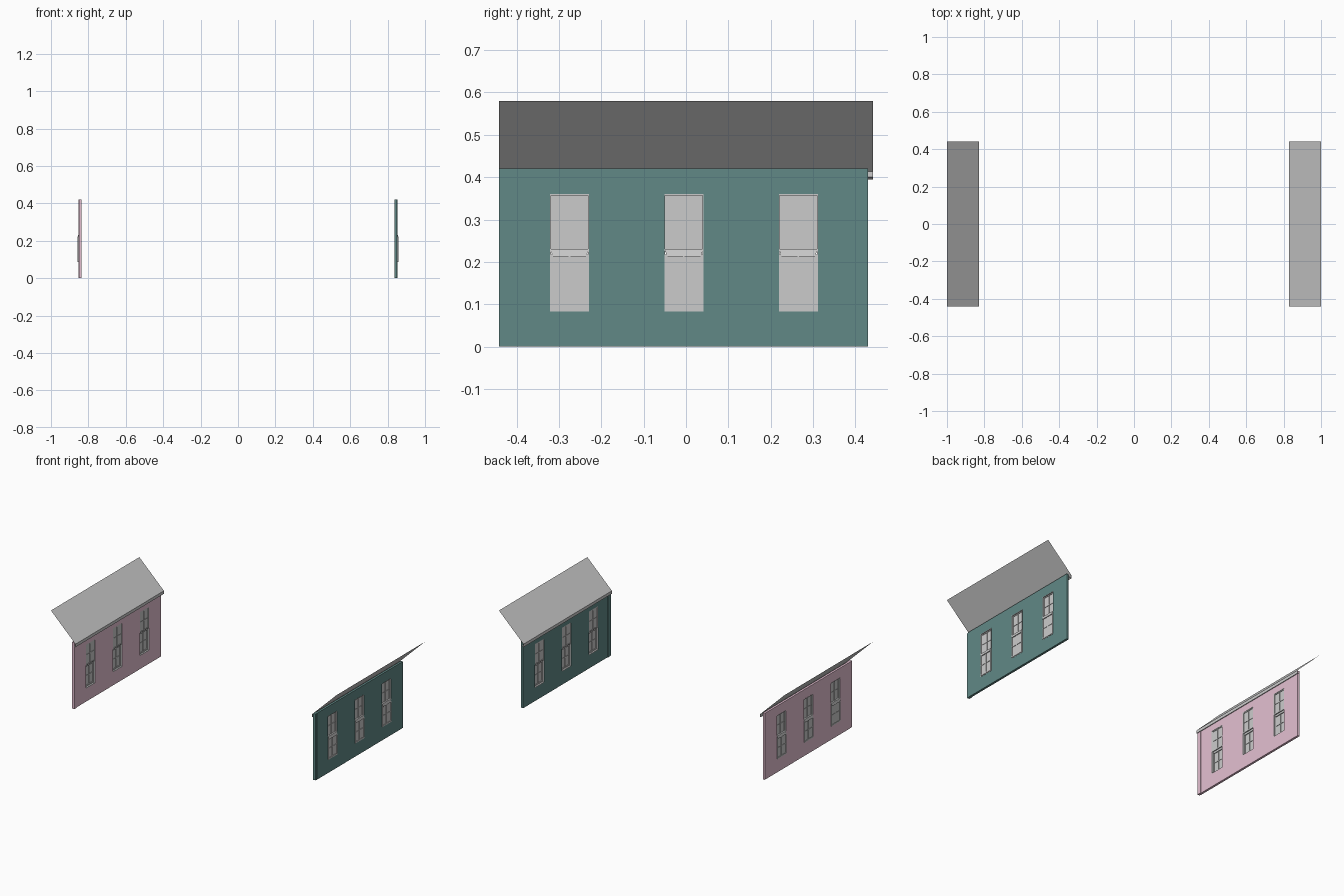
import bpy, bmesh

if "Cube" in bpy.data.objects:
    bpy.data.objects.remove(bpy.data.objects["Cube"])

# Half-wall sections: exterior faces the centre, interior faces outwards (mirrored in x)
XO, XI = 0.839, 0.853           # exterior / interior wall planes
Z0, Z1 = 0.083, 0.36            # window opening
WIN_Y = (-0.275, -0.005, 0.265)
HW = 0.046                      # half window width


def material(name, rgb):
    m = bpy.data.materials.new(name)
    m.diffuse_color = (*rgb, 1)
    m.use_nodes = True
    m.node_tree.nodes["Principled BSDF"].inputs["Base Color"].default_value = m.diffuse_color
    return m


def finish(bm, name, side, mat=None, closed=True):
    for v in bm.verts:
        v.co.x *= side
    if closed:
        bmesh.ops.recalc_face_normals(bm, faces=bm.faces)
    me = bpy.data.meshes.new(name)
    bm.to_mesh(me)
    bm.free()
    ob = bpy.data.objects.new(name, me)
    bpy.context.collection.objects.link(ob)
    if mat:
        me.materials.append(mat)
    return ob


def box(bm, x0, x1, y0, y1, z0, z1):
    r = bmesh.ops.create_cube(bm, size=1)
    for v in r["verts"]:
        v.co.x = x1 if v.co.x > 0 else x0
        v.co.y = y1 if v.co.y > 0 else y0
        v.co.z = z1 if v.co.z > 0 else z0
    return r["verts"]


def wall(side, name, mat):
    # Grid of cells with the window cells left open, extruded to thickness
    bm = bmesh.new()
    ys = [-0.43] + [c + d for c in WIN_Y for d in (-HW, HW)] + [0.43]
    zs = [0, Z0, Z1, 0.42]
    grid = [[bm.verts.new((XO, y, z)) for z in zs] for y in ys]
    for i in range(len(ys) - 1):
        for j in range(3):
            if not (i % 2 and j == 1):
                bm.faces.new((grid[i][j], grid[i + 1][j], grid[i + 1][j + 1], grid[i][j + 1]))
    r = bmesh.ops.extrude_face_region(bm, geom=bm.faces[:])
    for v in r["geom"]:
        if isinstance(v, bmesh.types.BMVert):
            v.co.x = XI
    back = [f for f in bm.faces if all(abs(v.co.x - XO) < 1e-5 for v in f.verts)]
    if not back:
        bm.faces.ensure_lookup_table()
    finish(bm, name + "_wall", side, mat)

    # L-shaped corner board at the front end
    bm = bmesh.new()
    box(bm, XO - 0.003, XO, -0.442, -0.415, 0, 0.42)
    box(bm, XO - 0.003, XI - 0.002, -0.442, -0.43, 0, 0.42)
    finish(bm, name + "_corner_board", side, mat)


def sash(bm, c, x0, x1, z0, z1, rail):
    # Glazed sash: stiles, rails, muntins and an opaque pane
    w, st, mu = HW - 0.002, 0.005, 0.002
    xm = (x0 + x1) / 2
    box(bm, x0, x1, c - w, c - w + st, z0, z1)
    box(bm, x0, x1, c + w - st, c + w, z0, z1)
    box(bm, x0, x1, c - w + st, c + w - st, z0, z0 + rail)
    box(bm, x0, x1, c - w + st, c + w - st, z1 - st, z1)
    zm = (z0 + rail + z1 - st) / 2
    box(bm, xm - 0.003, xm + 0.003, c - mu, c + mu, z0 + rail, z1 - st)
    box(bm, xm - 0.003, xm + 0.003, c - w + st, c + w - st, zm - mu, zm + mu)
    box(bm, xm - 0.0005, xm + 0.0005, c - w + st, c + w - st, z0 + rail, z1 - st)


def windows(side, name):
    for n, c in enumerate(WIN_Y, 1):
        # Opening liner
        bm = bmesh.new()
        for s in (-1, 1):
            a, b = sorted((c + s * HW, c + s * (HW - 0.002)))
            box(bm, XO, XI + 0.001, a, b, Z0, Z1)
        box(bm, XO, XI + 0.001, c - HW, c + HW, Z0, Z0 + 0.003)
        box(bm, XO, XI + 0.001, c - HW, c + HW, Z1 - 0.003, Z1)
        finish(bm, f"{name}_window_frame_{n}", side)
        # Upper sash outside, lower sash standing proud on the inside
        bm = bmesh.new()
        sash(bm, c, 0.841, 0.848, 0.225, Z1 - 0.003, 0.006)
        finish(bm, f"{name}_upper_sash_{n}", side)
        bm = bmesh.new()
        sash(bm, c, 0.849, 0.857, Z0 + 0.003, 0.218, 0.008)
        # Meeting rail with tapered ends
        for v in box(bm, 0.847, 0.859, c - HW, c + HW, 0.213, 0.231):
            if v.co.z < 0.22:
                v.co.y = c + (v.co.y - c) * 0.86
            elif v.co.x > 0.85:
                v.co.x -= 0.004
        finish(bm, f"{name}_lower_sash_{n}", side)


def roof(side, name):
    # Thin sheets following an (x, z) profile along y
    def sheet(label, profile):
        bm = bmesh.new()
        rows = [[bm.verts.new((x, y, z)) for y in (-0.442, 0.442)] for x, z in profile]
        for a, b in zip(rows, rows[1:]):
            f = (a[0], b[0], b[1], a[1])
            bm.faces.new(f if side > 0 else f[::-1])
        finish(bm, f"{name}_{label}", side, closed=False)
    sheet("roof_slope", [(0.828, 0.413), (1.0, 0.58)])
    sheet("eave_fascia", [(XO, 0.4), (0.828, 0.394), (0.828, 0.413)])


for side, name, mat in ((1, "right", material("teal_paint", (0.12, 0.25, 0.24))),
                        (-1, "left", material("pink_paint", (0.78, 0.53, 0.64)))):
    wall(side, name, mat)
    windows(side, name)
    roof(side, name)
